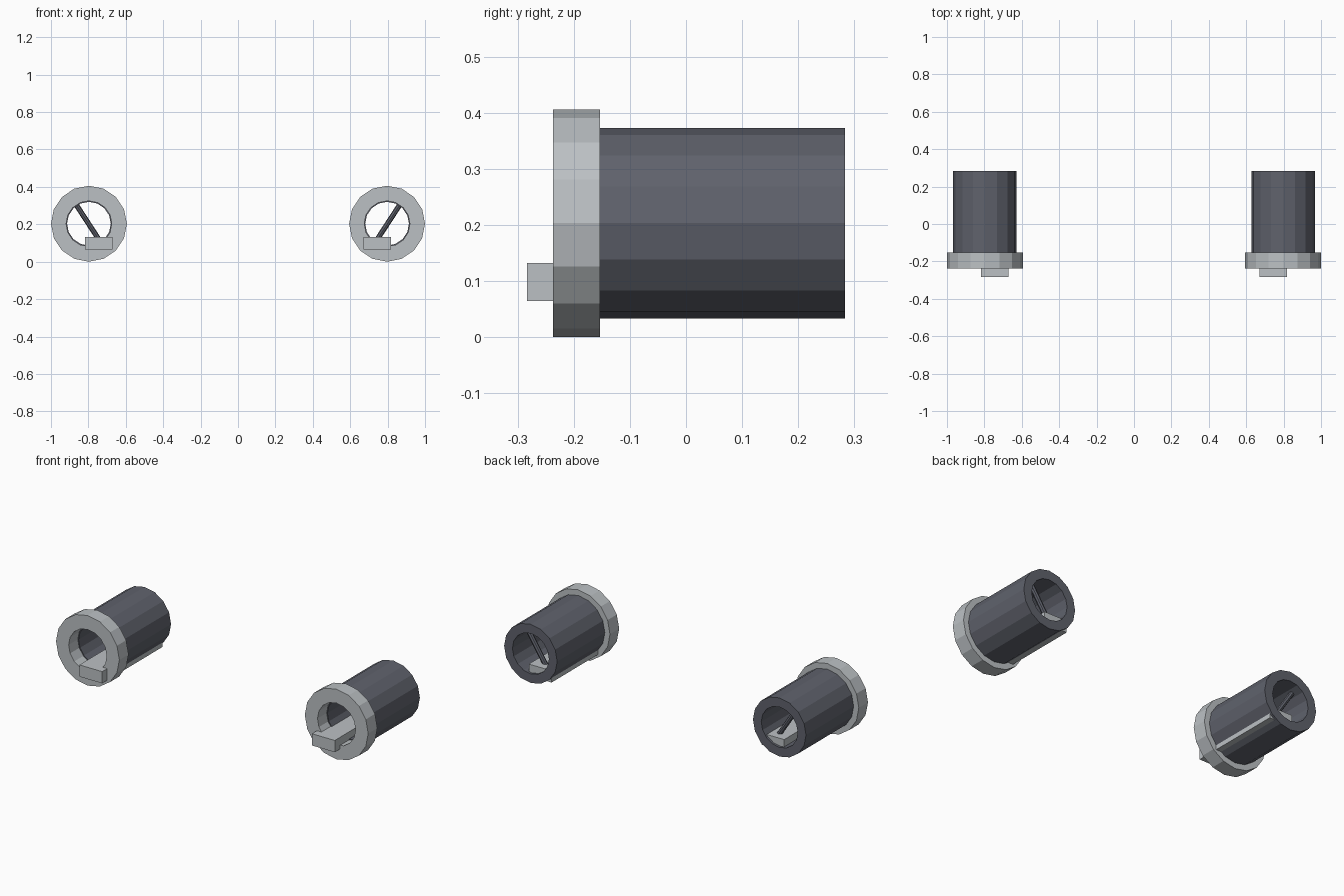
import bpy
import bmesh
from math import cos, sin, tau
from mathutils import Vector, Matrix

SIDES = 16
AXIS_X, AXIS_Z = 0.797, 0.203

cube = bpy.data.objects.get("Cube")
if cube:
    bpy.data.objects.remove(cube)


def material(name, color):
    mat = bpy.data.materials.new(name)
    mat.use_nodes = True
    mat.diffuse_color = color
    mat.node_tree.nodes["Principled BSDF"].inputs["Base Color"].default_value = color
    return mat


light_grey = material("light grey", (0.5, 0.53, 0.55, 1))
dark_grey = material("dark slate grey", (0.115, 0.122, 0.15, 1))


def finish(name, bm, mat):
    bmesh.ops.recalc_face_normals(bm, faces=bm.faces)
    mesh = bpy.data.meshes.new(name)
    bm.to_mesh(mesh)
    bm.free()
    mesh.materials.append(mat)
    obj = bpy.data.objects.new(name, mesh)
    bpy.context.collection.objects.link(obj)


def tube(name, x, outer, inner, y0, y1, mat):
    """Hollow faceted pipe lying along y."""
    bm = bmesh.new()
    loops = []
    for r, y in ((outer, y0), (outer, y1), (inner, y1), (inner, y0)):
        loops.append([bm.verts.new((x + r * cos(tau * i / SIDES), y,
                                    AXIS_Z + r * sin(tau * i / SIDES)))
                      for i in range(SIDES)])
    for k in range(4):
        a, b = loops[k], loops[(k + 1) % 4]
        for i in range(SIDES):
            j = (i + 1) % SIDES
            bm.faces.new((a[i], a[j], b[j], b[i]))
    finish(name, bm, mat)


def box(name, lo, hi, mat):
    lo, hi = Vector(lo), Vector(hi)
    bm = bmesh.new()
    bmesh.ops.create_cube(bm, size=1)
    bmesh.ops.scale(bm, vec=hi - lo, verts=bm.verts)
    bmesh.ops.translate(bm, vec=(lo + hi) / 2, verts=bm.verts)
    finish(name, bm, mat)


def rod(name, start, end, radius, mat):
    start, end = Vector(start), Vector(end)
    way = end - start
    bm = bmesh.new()
    turn = way.to_track_quat('Z', 'Y').to_matrix().to_4x4()
    bmesh.ops.create_cone(bm, cap_ends=True, segments=8, radius1=radius,
                          radius2=radius, depth=way.length,
                          matrix=Matrix.Translation((start + end) / 2) @ turn)
    finish(name, bm, mat)


# Mirrored pair, s = +1 on the model's left
for side, s in (("left", 1), ("right", -1)):
    x = s * AXIS_X
    tube(side + "_barrel", x, 0.17, 0.117, -0.153, 0.283, dark_grey)
    tube(side + "_collar", x, 0.203, 0.122, -0.237, -0.153, light_grey)
    # Long bar lying low through the barrel
    xs = sorted((s * 0.672, s * 0.818))
    box(side + "_rail", (xs[0], -0.283, 0.064), (xs[1], 0.27, 0.132), light_grey)
    # Slanted strut across the bore
    rod(side + "_strut", (s * 0.735, 0.215, 0.105), (s * 0.872, 0.215, 0.315),
        0.014, dark_grey)
